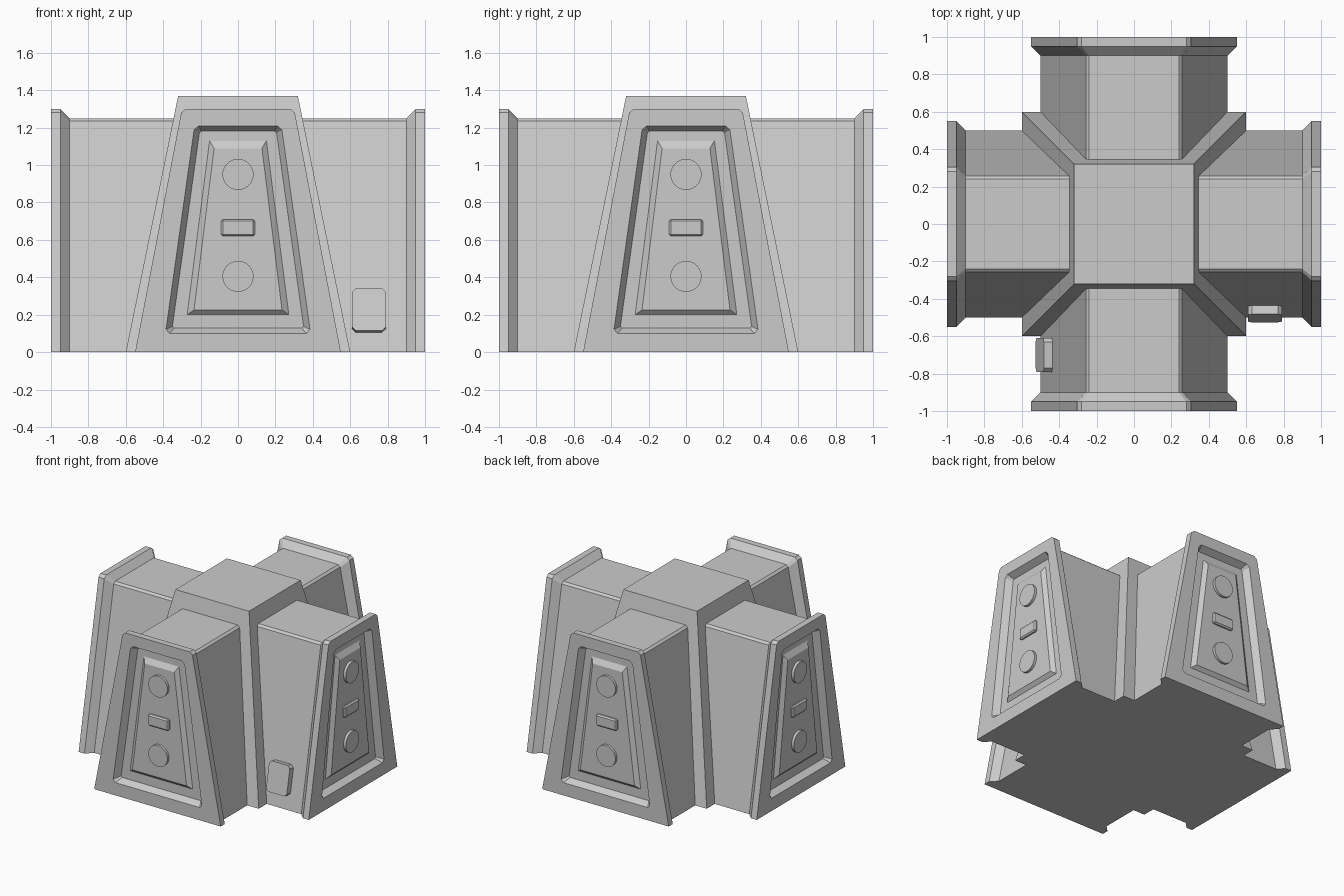
import bpy, bmesh, math
from mathutils import Matrix, Vector

if "Cube" in bpy.data.objects:
    bpy.data.objects.remove(bpy.data.objects["Cube"])

grey = bpy.data.materials.new("light_grey")
grey.use_nodes = True
COLOUR = (0.6, 0.6, 0.6, 1)
grey.diffuse_color = COLOUR
grey.node_tree.nodes["Principled BSDF"].inputs["Base Color"].default_value = COLOUR


def finish(bm, name, turn=0):
    """Turn the mesh about z in quarter steps and make it an object."""
    bm.transform(Matrix.Rotation(turn * math.pi / 2, 4, "Z"))
    bmesh.ops.recalc_face_normals(bm, faces=bm.faces)
    mesh = bpy.data.meshes.new(name)
    bm.to_mesh(mesh)
    bm.free()
    mesh.materials.append(grey)
    obj = bpy.data.objects.new(name, mesh)
    bpy.context.collection.objects.link(obj)
    return obj


def trapezoid(y, low, high, wide, narrow, top_cut=0.0, low_cut=0.0):
    """Upright trapezoid outline with optional cut corners."""
    lean = (wide - narrow) / (high - low)
    right = [(wide - low_cut, low), (wide - lean * low_cut, low + low_cut),
             (narrow + lean * top_cut, high - top_cut), (narrow - top_cut, high)]
    left = [(-x, z) for x, z in reversed(right)]
    return [Vector((x, y, z)) for x, z in right + left]


def loft(rings):
    bm = bmesh.new()
    loops = [[bm.verts.new(p) for p in ring] for ring in rings]
    for a, b in zip(loops, loops[1:]):
        for i in range(len(a)):
            j = (i + 1) % len(a)
            bm.faces.new((a[i], a[j], b[j], b[i]))
    bm.faces.new(loops[0])
    bm.faces.new(loops[-1])
    bmesh.ops.remove_doubles(bm, verts=bm.verts, dist=0.0005)
    return bm


def box(name, size, centre, turn, bevel, axis=None, tilt=0.0):
    """Box with bevelled edges: all of them, or only those along one axis."""
    bm = bmesh.new()
    bmesh.ops.create_cube(bm, size=1)
    bmesh.ops.scale(bm, vec=size, verts=bm.verts)
    edges = [e for e in bm.edges if axis is None or
             abs((e.verts[0].co - e.verts[1].co)[axis]) > 0.001]
    bmesh.ops.bevel(bm, geom=edges, offset=bevel, segments=1, affect="EDGES")
    bm.transform(Matrix.Translation(centre) @ Matrix.Rotation(tilt, 4, "Y"))
    return finish(bm, name, turn)


def disc(name, z, turn):
    bm = bmesh.new()
    bmesh.ops.create_cone(bm, cap_ends=True, segments=32, radius1=0.083,
                          radius2=0.083, depth=0.04)
    bm.transform(Matrix.Translation((0, -0.975, z)) @ Matrix.Rotation(math.pi / 2, 4, "X"))
    return finish(bm, name, turn)


# Central tapered tower
core = bmesh.new()
bmesh.ops.create_cone(core, cap_ends=True, segments=4, radius1=0.6 * math.sqrt(2),
                      radius2=0.32 * math.sqrt(2), depth=1.37)
core.transform(Matrix.Translation((0, 0, 0.685)) @ Matrix.Rotation(math.pi / 4, 4, "Z"))
finish(core, "central_tower")

# Four arms, each with a flanged end, a recess and a raised panel
for turn, side in enumerate(("front", "left", "back", "right")):
    arm = loft([
        trapezoid(-0.1, 0, 1.25, 0.5, 0.255, 0.015),
        trapezoid(-0.9, 0, 1.25, 0.5, 0.255, 0.015),
        trapezoid(-0.95, 0, 1.3, 0.55, 0.3, 0.02),
        trapezoid(-1.0, 0, 1.3, 0.55, 0.3, 0.02),
        trapezoid(-1.0, 0.1, 1.21, 0.388, 0.232, 0.022, 0.022),
        trapezoid(-0.95, 0.128, 1.182, 0.352, 0.205, 0.01, 0.01),
        trapezoid(-0.95, 0.2, 1.13, 0.272, 0.152),
        trapezoid(-0.975, 0.226, 1.09, 0.235, 0.128),
    ])
    finish(arm, side + "_arm", turn)
    disc(side + "_upper_button", 0.95, turn)
    disc(side + "_lower_button", 0.405, turn)
    box(side + "_middle_key", (0.18, 0.04, 0.09), (0, -0.975, 0.665), turn, 0.01)

# Small utility boxes lying on two sloping arm sides
for turn, name in ((0, "front_arm_utility_box"), (1, "left_arm_utility_box")):
    box(name, (0.075, 0.18, 0.23), (-0.467, -0.7, 0.22), turn, 0.02, 0, math.atan(0.196))
